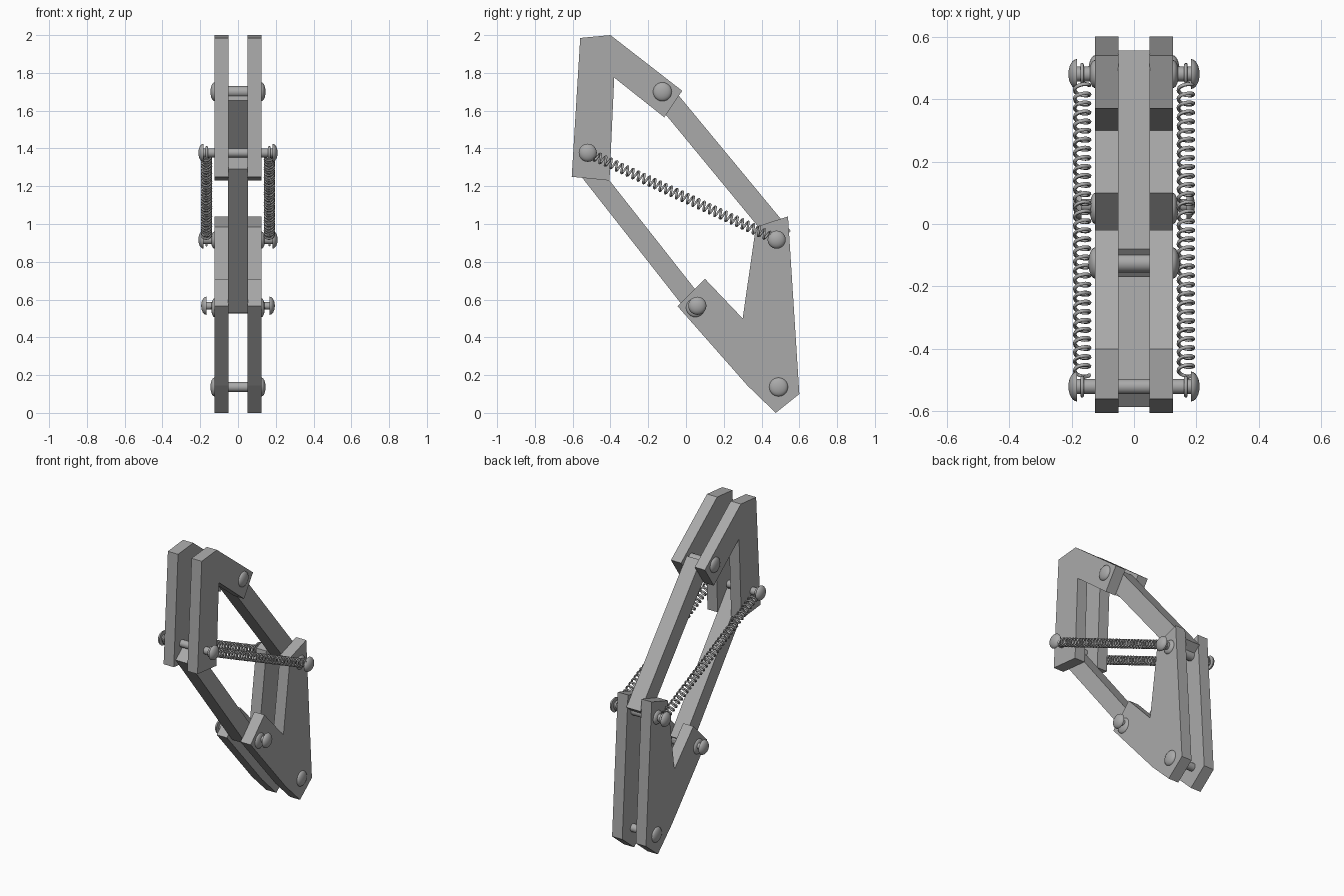
import bpy, bmesh, math
from mathutils import Vector

cube = bpy.data.objects.get("Cube")
if cube:
    bpy.data.objects.remove(cube, do_unlink=True)

metal = bpy.data.materials.new("plain grey metal")
metal.use_nodes = True
GREY = (0.4, 0.4, 0.4, 1.0)
metal.diffuse_color = GREY
metal.node_tree.nodes["Principled BSDF"].inputs["Base Color"].default_value = GREY


def add_object(name, data):
    obj = bpy.data.objects.new(name, data)
    bpy.context.collection.objects.link(obj)
    data.materials.append(metal)
    bpy.ops.object.select_all(action='DESELECT')
    obj.select_set(True)
    bpy.context.view_layer.objects.active = obj
    return obj


def mesh_object(name, bm):
    bmesh.ops.recalc_face_normals(bm, faces=bm.faces[:])
    mesh = bpy.data.meshes.new(name)
    bm.to_mesh(mesh)
    bm.free()
    return add_object(name, mesh)


def plate(name, outline, x0, x1):
    """Extrude a side outline of (y, z) points from x0 to x1."""
    bm = bmesh.new()
    face = bm.faces.new([bm.verts.new((x0, y, z)) for y, z in outline])
    ext = bmesh.ops.extrude_face_region(bm, geom=[face])
    verts = [v for v in ext["geom"] if isinstance(v, bmesh.types.BMVert)]
    bmesh.ops.translate(bm, verts=verts, vec=(x1 - x0, 0, 0))
    return mesh_object(name, bm)


def pin(name, y, z, rod_r, rod_end, head_r, head_h):
    """Rod along x with a domed head on both ends."""
    half = [(rod_end, rod_r), (rod_end, head_r)]
    for i in range(1, 7):
        a = i / 6 * math.pi / 2
        half.append((rod_end + head_h * math.sin(a), head_r * math.cos(a)))
    profile = [(-x, r) for x, r in reversed(half)] + half
    bm = bmesh.new()
    verts = [bm.verts.new((x, y, z + r)) for x, r in profile]
    edges = [bm.edges.new(pair) for pair in zip(verts, verts[1:])]
    bmesh.ops.spin(bm, geom=verts + edges, cent=(0, y, z), axis=(1, 0, 0),
                   angle=2 * math.pi, steps=24, use_duplicate=False)
    bmesh.ops.remove_doubles(bm, verts=bm.verts[:], dist=0.0005)
    mesh_object(name, bm)
    bpy.ops.object.shade_smooth_by_angle(angle=math.radians(40))


def spring(name, x, start, end, coils=32, radius=0.024, wire=0.006):
    """Coil between two pins, with a loop hooked around each pin."""
    a, b = Vector((x, *start)), Vector((x, *end))
    along = (b - a).normalized()
    side = Vector((1, 0, 0))
    across = along.cross(side)

    def hook(centre, direction):
        return [centre + 0.03 * (direction * math.cos(t) + across * math.sin(t))
                for t in (i / 12 * math.pi * 1.5 + math.pi / 2 for i in range(13))]

    length = (b - a).length
    gap = 0.04
    steps = coils * 16
    points = hook(a, along)
    for i in range(steps + 1):
        t = 2 * math.pi * coils * i / steps
        travel = gap + (length - 2 * gap) * i / steps
        points.append(a + along * travel
                      + radius * (side * math.cos(t) + across * math.sin(t)))
    points += reversed(hook(b, -along))

    curve = bpy.data.curves.new(name, 'CURVE')
    curve.dimensions = '3D'
    curve.bevel_depth = wire
    curve.bevel_resolution = 1
    curve.use_fill_caps = True
    line = curve.splines.new('POLY')
    line.points.add(len(points) - 1)
    for p, co in zip(line.points, points):
        p.co = (*co, 1)
    add_object(name, curve)
    bpy.ops.object.convert(target='MESH')
    bpy.ops.object.shade_smooth_by_angle(angle=math.radians(60))


# Side outlines of the plates and bars
upper = [(-0.56, 1.985), (-0.40, 2.0), (-0.02, 1.705), (-0.115, 1.565),
         (-0.38, 1.775), (-0.405, 1.23), (-0.605, 1.25)]
lower = [(0.54, 1.04), (0.37, 0.985), (0.30, 0.50), (0.10, 0.71),
         (-0.045, 0.565), (0.325, 0.145), (0.475, 0), (0.60, 0.10)]
back_bar = [(-0.17, 1.655), (-0.08, 1.73), (0.555, 0.963), (0.463, 0.888)]
front_bar = [(-0.585, 1.29), (-0.503, 1.355), (0.095, 0.595), (0.012, 0.53)]

# Paired outer plates
for label, s in (("left", 1), ("right", -1)):
    plate("upper_plate_" + label, upper, s * 0.05, s * 0.125)
    plate("lower_plate_" + label, lower, s * 0.05, s * 0.125)

# Link bars between the plates
plate("back_link_bar", back_bar, -0.052, 0.052)
plate("front_link_bar", front_bar, -0.052, 0.052)

# Short pins with heads against the plates
pin("top_pin", -0.125, 1.70, 0.03, 0.124, 0.05, 0.022)
pin("bottom_pin", 0.49, 0.137, 0.026, 0.124, 0.05, 0.022)
pin("elbow_pin", 0.05, 0.557, 0.03, 0.124, 0.05, 0.018)
pin("back_pivot_pin", 0.48, 0.915, 0.03, 0.124, 0.045, 0.02)

# Long pins that stand out past the plates
upper_anchor, lower_anchor = (-0.52, 1.377), (0.48, 0.917)
pin("upper_spring_pin", *upper_anchor, 0.024, 0.182, 0.048, 0.028)
pin("lower_spring_pin", *lower_anchor, 0.024, 0.182, 0.048, 0.028)
pin("elbow_long_pin", 0.06, 0.567, 0.02, 0.168, 0.048, 0.027)

# Tension springs on both sides
for label, s in (("left", 1), ("right", -1)):
    spring("spring_" + label, s * 0.166, upper_anchor, lower_anchor)
